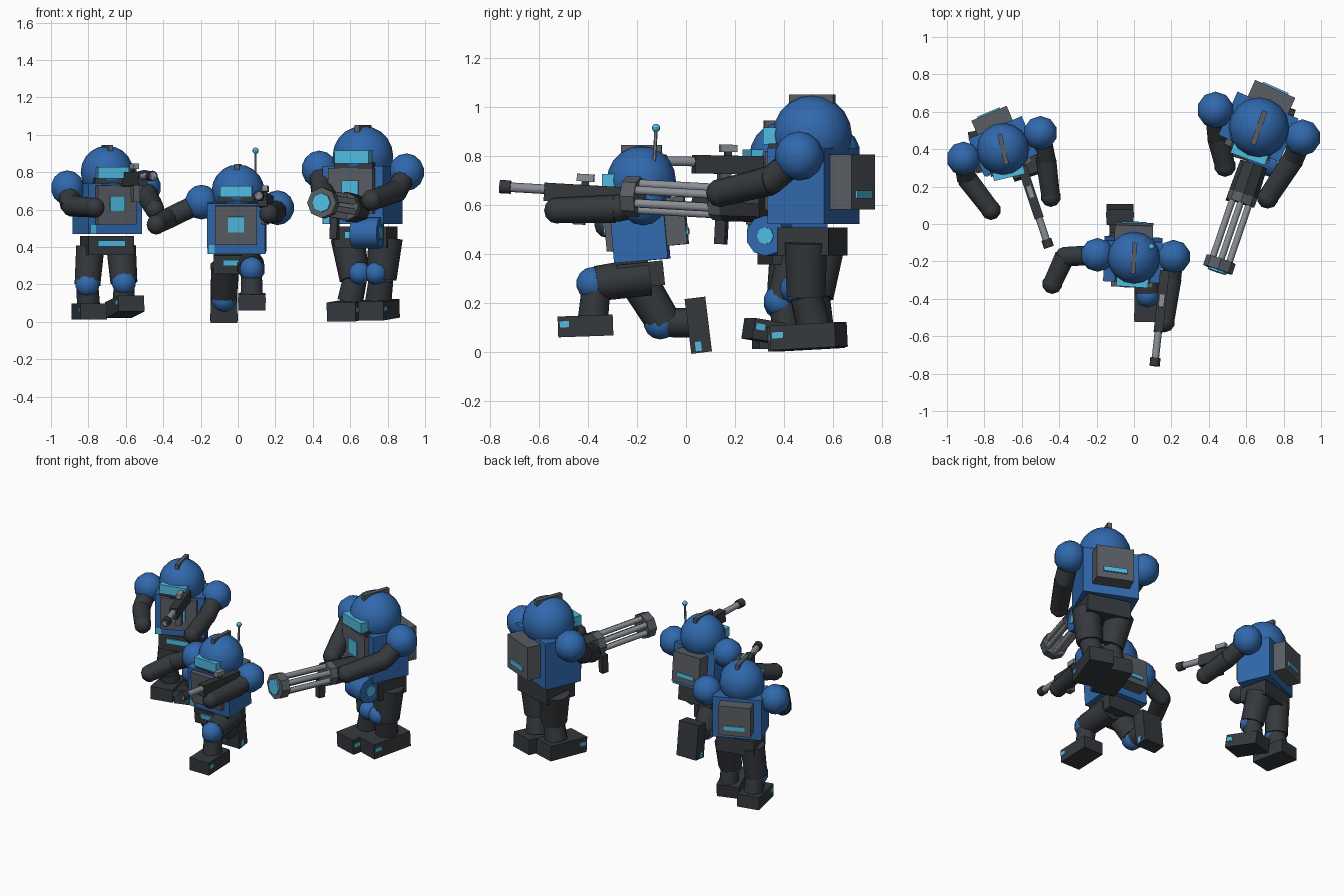
import bpy, bmesh, math
from mathutils import Matrix, Vector

if "Cube" in bpy.data.objects:
    bpy.data.objects.remove(bpy.data.objects["Cube"])

PAL = {"blue": (.03, .14, .42), "dark": (.035, .04, .046), "grey": (.1, .11, .125),
       "steel": (.26, .28, .31), "cyan": (.08, .5, .75)}
MATS = {}
for k, c in PAL.items():
    MATS[k] = bpy.data.materials.new(k)
    MATS[k].diffuse_color = (*c, 1)


def frame(loc, yaw=0, pitch=0):
    return (Matrix.Translation(loc) @ Matrix.Rotation(math.radians(yaw), 4, 'Z')
            @ Matrix.Rotation(math.radians(pitch), 4, 'X'))


def aim(a, b):
    """Frame at a whose -y axis points to b with z kept upward."""
    d = Vector(b) - Vector(a)
    yaw = math.degrees(math.atan2(d.x, -d.y))
    pitch = -math.degrees(math.atan2(d.z, math.hypot(d.x, d.y)))
    return frame(a, yaw, pitch), d.length


def finish(name, bm, mat, smooth=False):
    if smooth:  # round sides smooth, cap edges sharp
        for f in bm.faces:
            f.smooth = True
        for e in bm.edges:
            e.smooth = e.calc_face_angle(0) < math.radians(42)
    me = bpy.data.meshes.new(name)
    bm.to_mesh(me)
    bm.free()
    me.materials.append(MATS[mat])
    ob = bpy.data.objects.new(name, me)
    bpy.context.collection.objects.link(ob)


def box(name, mat, M, loc, size):
    bm = bmesh.new()
    bmesh.ops.create_cube(bm, size=1, matrix=M @ Matrix.Translation(loc) @ Matrix.Diagonal((*size, 1)))
    finish(name, bm, mat)


def ball(name, mat, loc, r, seg=10, rings=7):
    bm = bmesh.new()
    bmesh.ops.create_uvsphere(bm, u_segments=seg, v_segments=rings, radius=r, matrix=Matrix.Translation(loc))
    finish(name, bm, mat, True)


def rod(name, mat, a, b, r1, r2=None, n=10):
    a, b = Vector(a), Vector(b)
    d = b - a
    bm = bmesh.new()
    bmesh.ops.create_cone(bm, cap_ends=True, segments=n, radius1=r1, radius2=r2 or r1, depth=d.length,
                          matrix=Matrix.Translation((a + b) / 2) @ d.to_track_quat('Z', 'Y').to_matrix().to_4x4())
    finish(name, bm, mat, n > 8)


def arm(n, sh, el, ha, s):
    ball(n + "_shoulder_pad", "blue", sh, .093 * s)
    rod(n + "_upper_arm", "dark", sh, el, .055 * s, .055 * s)
    ball(n + "_elbow", "dark", el, .053 * s, 10, 6)
    rod(n + "_forearm", "dark", el, ha, .057 * s, .052 * s)
    ball(n + "_hand", "dark", ha, .054 * s, 10, 6)


def leg(n, hip, knee, ankle, s, foot, yaw, pitch=0, size=(.145, .225, .085), pad=(0, -.015, 0), pad_r=.068):
    rod(n + "_thigh", "dark", hip, knee, .079 * s, .072 * s)
    ball(n + "_knee_pad", "blue", Vector(knee) + Vector(pad), pad_r)
    rod(n + "_shin", "dark", knee, ankle, .058 * s, .062 * s)
    F = frame(foot, yaw, pitch)
    box(n + "_boot", "dark", F, (0, 0, 0), size)
    box(n + "_boot_light", "cyan", F, (0, -size[1] * .38, .01), (size[0] + .006, size[1] * .17, .025))


def body(n, c, yaw, pitch, s, head, head_yaw, hips, hip_yaw, hip_pitch=0):
    M = frame(c, yaw, pitch) @ Matrix.Scale(s, 4)
    box(n + "_torso", "blue", M, (0, 0, 0), (.31, .22, .27))
    box(n + "_chest_plate", "grey", M, (0, -.115, .02), (.225, .045, .21))
    box(n + "_chest_light", "cyan", M, (0, -.139, .025), (.085, .012, .085))
    box(n + "_belt_light", "cyan", M, (-.13, -.111, -.11), (.03, .01, .045))
    box(n + "_backpack", "grey", M, (0, .145, .015), (.205, .095, .195))
    box(n + "_backpack_light", "cyan", M, (0, .193, -.03), (.13, .014, .028))
    # helmet, visor, crest and collar
    r = .141 * s
    rod(n + "_collar", "grey", M @ Vector((0, 0, .12)), Vector(head) - Vector((0, 0, .035)), .122 * s, n=14)
    ball(n + "_helmet", "blue", head, r, 16, 10)
    H = frame(head, head_yaw) @ Matrix.Scale(s, 4)
    box(n + "_visor", "cyan", H, (0, -.13, -.003), (.17, .05, .06))
    box(n + "_visor_frame", "dark", H, (0, -.1, -.045), (.19, .06, .03))
    box(n + "_crest", "grey", H, (0, 0, .125), (.025, .165, .04))
    # hips
    P = frame(hips, hip_yaw, hip_pitch) @ Matrix.Scale(s, 4)
    box(n + "_hips", "dark", P, (0, 0, 0), (.25, .19, .1))
    box(n + "_hip_light", "cyan", P, (0, -.098, .01), (.15, .012, .033))


def rifle(n, rear, muzzle):
    M, L = aim(rear, muzzle)
    b = L * .64
    box(n + "_receiver", "dark", M, (0, -b / 2, 0), (.05, b, .075))
    box(n + "_magazine", "grey", M, (0, -b * .55, -.07), (.036, .05, .11))
    box(n + "_sight", "steel", M, (0, -b * .5, .067), (.03, .07, .03))
    box(n + "_sight_post", "dark", M, (0, -b * .5, .045), (.015, .03, .02))
    rod(n + "_barrel", "steel", M @ Vector((0, -b, .01)), M @ Vector((0, -L, .01)), .02, n=9)
    rod(n + "_muzzle", "dark", M @ Vector((0, -L + .045, .01)), M @ Vector((0, -L, .01)), .028, n=9)


# standing trooper with rifle
body("trooper", (-.70, .415, .605), 23, 0, 1, (-.70, .40, .80), 13, (-.70, .415, .408), 14)
arm("trooper_right", (-.912, .35, .717), (-.895, .245, .62), (-.765, .075, .61), 1)
arm("trooper_left", (-.50, .487, .72), (-.47, .34, .645), (-.445, .145, .60), 1)
leg("trooper_right", (-.79, .42, .40), (-.805, .40, .20), (-.80, .42, .09), 1, (-.795, .395, .055), 12)
leg("trooper_left", (-.625, .45, .40), (-.61, .40, .21), (-.61, .41, .10), 1, (-.605, .36, .08), 18, -9)
rifle("trooper_rifle", (-.60, .31, .762), (-.455, -.125, .77))

# kneeling scout with rifle and antenna
body("scout", (-.006, -.19, .507), -2, 5, 1, (0, -.182, .70), -4, (-.005, -.185, .315), 0, 6)
arm("scout_right", (-.195, -.165, .64), (-.37, -.175, .555), (-.437, -.32, .52), 1)
arm("scout_left", (.212, -.175, .61), (.2, -.29, .585), (.165, -.525, .578), 1)
leg("scout_left", (.06, -.15, .31), (.073, -.365, .28), (.073, -.38, .13), 1, (.075, -.41, .107), 0, 2)
leg("scout_right", (-.07, -.20, .30), (-.075, -.09, .12), (-.075, .05, .12), 1, (-.075, .05, .11), 0, 97)
rifle("scout_rifle", (.165, -.25, .635), (.11, -.76, .665))
rod("scout_antenna", "steel", (.094, -.13, .77), (.094, -.122, .91), .007, n=6)
ball("scout_antenna_tip", "cyan", (.094, -.122, .915), .017, 8, 6)

# heavy gunner
G = 1.15
body("heavy", (.665, .52, .678), -24, 0, G, (.668, .515, .885), -20, (.685, .515, .452), -16)
arm("heavy_right", (.435, .61, .815), (.45, .46, .70), (.487, .31, .64), 1.08)
arm("heavy_left", (.90, .462, .80), (.85, .345, .70), (.715, .14, .65), 1.08)
boot = (.16, .28, .1)
leg("heavy_right", (.585, .56, .45), (.625, .52, .23), (.60, .53, .11), G, (.592, .49, .06), -17, 3, boot,
    (.025, -.05, .03), .062)
leg("heavy_left", (.79, .49, .45), (.765, .49, .23), (.75, .52, .11), G, (.745, .50, .065), -18, 3, boot,
    (-.025, -.045, .03), .062)

# ammunition drum on the belly
D = frame((.69, .345, .475), -16)
rod("ammo_drum", "blue", D @ Vector((-.075, 0, 0)), D @ Vector((.075, 0, 0)), .083, n=10)
rod("ammo_drum_light", "cyan", D @ Vector((-.08, 0, 0)), D @ Vector((.08, 0, 0)), .035, n=8)

# rotary gun
W, L = aim((.64, .32, .605), (.447, -.245, .637))
along = lambda t, x=0, z=0: W @ Vector((x, -t, z))
rod("gun_housing", "dark", along(0), along(.17), .075, .08, 8)
rod("gun_rear_ring", "grey", along(.15), along(.22), .078, n=8)
rod("gun_front_ring", "grey", along(L - .06), along(L), .082, n=8)
rod("gun_muzzle_light", "cyan", along(L), along(L + .012), .052, n=8)
for i in range(6):
    a = math.tau * i / 6 + math.pi / 6
    x, z = .053 * math.cos(a), .053 * math.sin(a)
    rod("gun_barrel", "steel", along(.2, x, z), along(L - .03, x, z), .018, n=9)
box("gun_grip", "dark", W, (-.06, -.2, -.115), (.04, .045, .12))

for m in bpy.data.materials:
    if m.users and not m.is_grease_pencil:
        m.use_nodes = True
        m.node_tree.nodes["Principled BSDF"].inputs["Base Color"].default_value = m.diffuse_color
